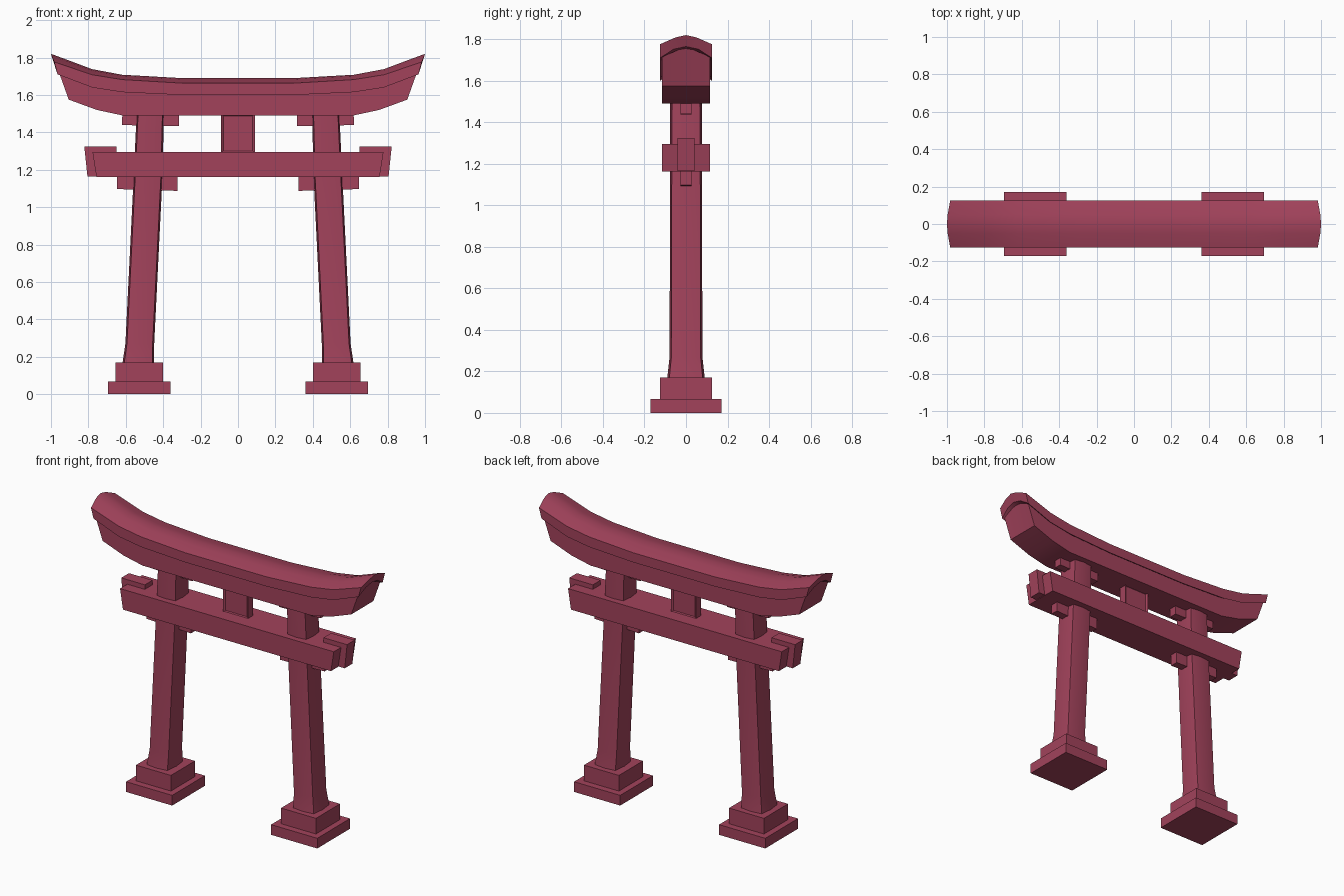
import bpy, bmesh, math

if "Cube" in bpy.data.objects:
    bpy.data.objects.remove(bpy.data.objects["Cube"])

mat = bpy.data.materials.new("red_paint")
mat.diffuse_color = (0.36, 0.055, 0.105, 1)
mat.use_nodes = True
mat.node_tree.nodes["Principled BSDF"].inputs["Base Color"].default_value = mat.diffuse_color


def finish(name, bm):
    bmesh.ops.recalc_face_normals(bm, faces=bm.faces)
    me = bpy.data.meshes.new(name)
    bm.to_mesh(me)
    bm.free()
    ob = bpy.data.objects.new(name, me)
    bpy.context.collection.objects.link(ob)
    me.materials.append(mat)
    bpy.ops.object.select_all(action='DESELECT')
    ob.select_set(True)
    bpy.context.view_layer.objects.active = ob
    bpy.ops.object.shade_smooth_by_angle(angle=math.radians(30))
    return ob


def loft(name, rings):
    """Skin equal rings; both ends are closed with strips of quads."""
    bm = bmesh.new()
    vs = [[bm.verts.new(p) for p in r] for r in rings]
    n = len(rings[0])
    for a, b in zip(vs, vs[1:]):
        for i in range(n):
            j = (i + 1) % n
            bm.faces.new((a[i], a[j], b[j], b[i]))
    for r in (vs[0], vs[-1]):
        for i in range(n // 2 - 1):
            bm.faces.new((r[i], r[i + 1], r[n - 2 - i], r[n - 1 - i]))
    return finish(name, bm)


def box(name, x0, x1, hy, z0, z1, slant=0.0, tilt=0.0):
    """Box centred on y; slant pulls the bottom of the x1 end inward, tilt rotates about y."""
    ob = loft(name, [[(x, -hy, z1), (x, hy, z1), (x - s, hy, z0), (x - s, -hy, z0)]
                     for x, s in ((x0, 0), (x1, slant))])
    if tilt:
        cx, cz = (x0 + x1) / 2, (z0 + z1) / 2
        c, s = math.cos(tilt), math.sin(tilt)
        for v in ob.data.vertices:
            dx, dz = v.co.x - cx, v.co.z - cz
            v.co.x, v.co.z = cx + c * dx - s * dz, cz + s * dx + c * dz
    return ob


def both_ways(stations):
    """Mirror a list of half-stations to run from -x to +x."""
    return [(-1, s) for s in reversed(stations)] + [(1, s) for s in stations]


for sx, side in ((-1, "left"), (1, "right")):
    # Stepped footing
    c = sx * 0.528
    box(side + "_base_slab", c - 0.168, c + 0.168, 0.17, 0, 0.067)
    box(side + "_base_block", c - 0.127, c + 0.127, 0.125, 0.067, 0.17)

    # Leaning pillar: square with slightly bulged sides and a flared foot
    rings = []
    for z, cx, hx, hy in ((0.17, 0.533, 0.084, 0.09), (0.27, 0.525, 0.077, 0.079),
                          (1.16, 0.481, 0.077, 0.077), (1.5, 0.469, 0.073, 0.076)):
        k = 0.89
        rings.append([(sx * cx + hx * u, hy * v, z) for u, v in
                      ((-k, -k), (0, -1), (k, -k), (1, 0), (k, k), (0, 1), (-k, k), (-1, 0))])
    loft(side + "_pillar", rings)

    # Bracket bars passing through the pillar
    c = sx * 0.485
    box(side + "_lower_bracket", c - 0.162, c + 0.162, 0.026, 1.092, 1.175, tilt=sx * 0.03)
    c = sx * 0.467
    box(side + "_upper_bracket", c - 0.152, c + 0.152, 0.026, 1.436, 1.51, tilt=sx * 0.02)

    # Tenon wedge at the end of the tie beam
    box(side + "_beam_tenon", sx * 0.65, sx * 0.822, 0.04, 1.165, 1.325, slant=sx * 0.017)

# Tie beam with slanted ends
loft("tie_beam", [[(s * 0.778, -0.115, 1.295), (s * 0.778, 0.115, 1.295),
                   (s * 0.757, 0.115, 1.162), (s * 0.757, -0.115, 1.162)] for s in (-1, 1)])

# Centre plaque, recessed on both faces
bm = bmesh.new()
bmesh.ops.create_cube(bm, size=1)
for v in bm.verts:
    v.co = (v.co.x * 0.18, v.co.y * 0.054, 1.395 + v.co.z * 0.21)
bm.normal_update()
for f in [f for f in bm.faces if abs(f.normal.y) > 0.9]:
    bmesh.ops.inset_individual(bm, faces=[f], thickness=0.016)
    for v in f.verts:
        v.co.y *= 0.65
finish("centre_plaque", bm)

# Upper lintel: (bottom x, bottom z, top x, top z at the edge)
lintel = ((0.3, 1.49, 0.3, 1.605), (0.615, 1.49, 0.62, 1.62),
          (0.755, 1.52, 0.78, 1.65), (0.905, 1.575, 0.955, 1.715))
rings = []
for s, (bx, bz, tx, tz) in both_ways(lintel):
    rings.append([(s * tx, -0.115, tz), (s * tx, 0, tz + 0.05), (s * tx, 0.115, tz),
                  (s * bx, 0.115, bz), (s * bx, 0, bz), (s * bx, -0.115, bz)])
loft("upper_lintel", rings)

# Roof cap: (x, ridge z, eave top z, eave bottom z, end overhang of the ridge)
cap = ((0.3, 1.69, 1.663, 1.60, 0), (0.62, 1.708, 1.682, 1.615, 0),
       (0.78, 1.738, 1.708, 1.64, 0), (0.965, 1.82, 1.776, 1.71, 0.035))
rings = []
for s, (x, rz, ez, bz, o) in both_ways(cap):
    mz = ez + (rz - ez) * 0.75
    top = [(-0.125, ez, 0.5), (-0.05, mz, 0.9), (0, rz, 1), (0.05, mz, 0.9), (0.125, ez, 0.5)]
    low = [(0.125, bz, 0), (0.06, bz + 0.042, 0.3), (0, bz + 0.055, 0.4),
           (-0.06, bz + 0.042, 0.3), (-0.125, bz, 0)]
    rings.append([(s * (x + o * k), y, z) for y, z, k in top + low])
loft("roof_cap", rings)
